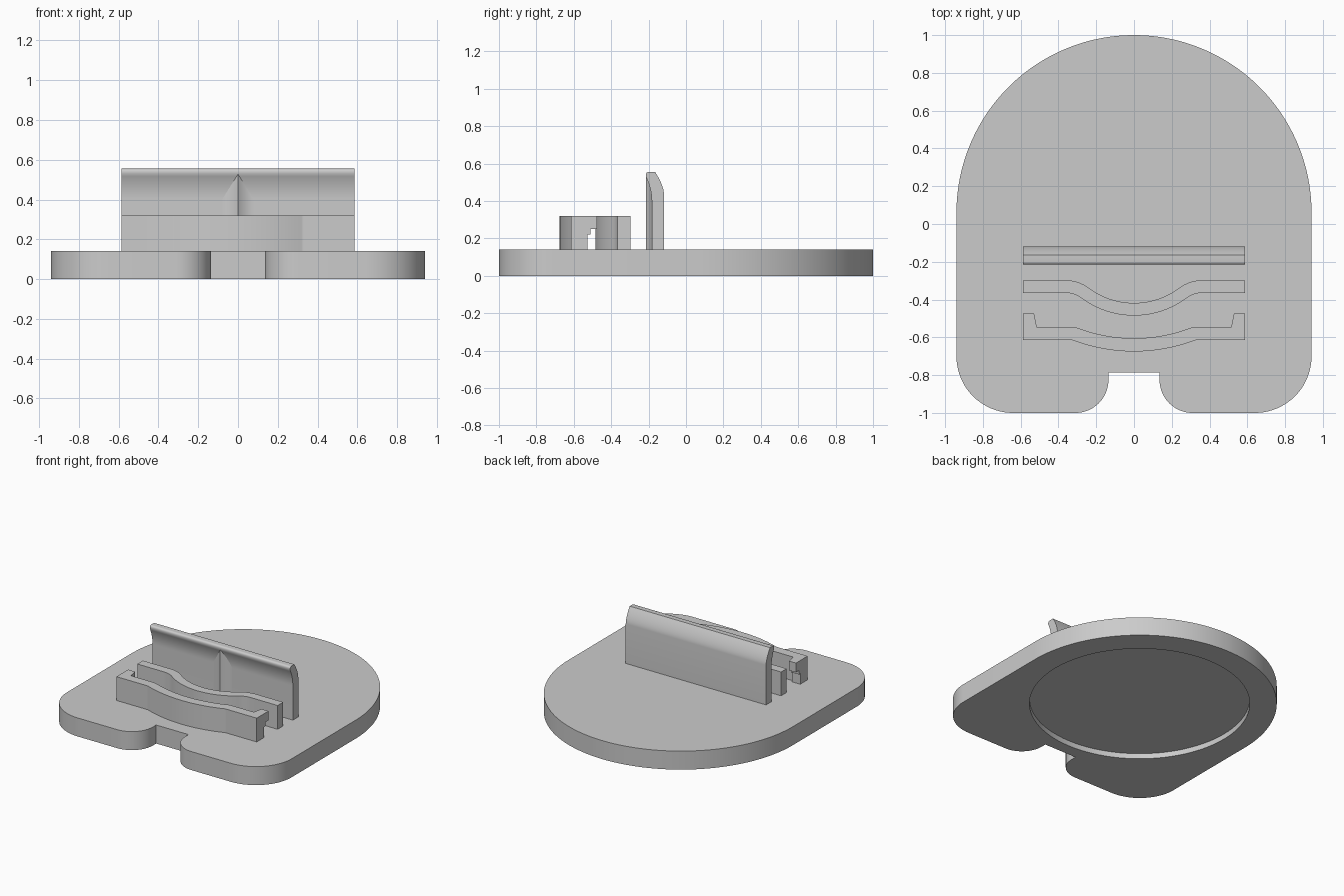
import bpy, bmesh
from math import sin, cos, pi, atan, radians
from mathutils import Vector

cube = bpy.data.objects.get("Cube")
if cube:
    bpy.data.objects.remove(cube, do_unlink=True)

grey = bpy.data.materials.new("light grey")
grey.use_nodes = True
grey.diffuse_color = (0.6, 0.6, 0.6, 1)
grey.node_tree.nodes["Principled BSDF"].inputs["Base Color"].default_value = grey.diffuse_color

BASE_TOP, WALL_TOP, HALF = 0.14, 0.32, 0.587


def prism(name, outline, shift):
    """Extrude a closed 3D outline along the shift vector."""
    bm = bmesh.new()
    face = bm.faces.new([bm.verts.new(p) for p in outline])
    new = bmesh.ops.extrude_face_region(bm, geom=[face], use_keep_orig=True)["geom"]
    bmesh.ops.translate(bm, vec=Vector(shift),
                        verts=[v for v in new if isinstance(v, bmesh.types.BMVert)])
    bmesh.ops.recalc_face_normals(bm, faces=bm.faces)
    mesh = bpy.data.meshes.new(name)
    bm.to_mesh(mesh)
    bm.free()
    obj = bpy.data.objects.new(name, mesh)
    bpy.context.collection.objects.link(obj)
    mesh.materials.append(grey)
    return obj


def upright(name, outline, z0, z1):
    return prism(name, [(x, y, z0) for x, y in outline], (0, 0, z1 - z0))


def smooth(obj):
    bpy.ops.object.select_all(action='DESELECT')
    obj.select_set(True)
    bpy.context.view_layer.objects.active = obj
    bpy.ops.object.shade_smooth_by_angle(angle=radians(30))


def arc(cx, cy, r, a0, a1, n):
    return [(cx + r * cos(radians(a0 + (a1 - a0) * i / n)),
             cy + r * sin(radians(a0 + (a1 - a0) * i / n))) for i in range(n + 1)]


def bowed_edge(y, drop, half, r):
    """Straight edge that bows forward in the middle, with blended shoulders."""
    t = 2 * atan(drop / half)
    big = half / sin(t) - r
    right = [(big * sin(t * i / 12), y - drop + big * (1 - cos(t * i / 12))) for i in range(12)]
    right += [(half - r * sin(t * i / 8), y - r * (1 - cos(t * i / 8))) for i in range(8, -1, -1)]
    right.append((HALF, y))
    return [(-x, q) for x, q in reversed(right[1:])] + right


def bowed_wall(name, back, thick, drop, half, r):
    outline = bowed_edge(back, drop, half, r)
    outline += reversed(bowed_edge(back - thick, drop, half, r - thick))
    smooth(upright(name, outline, BASE_TOP, WALL_TOP))


# Base plate: round back, rounded front corners, front notch
right = [(0.135, -0.785)] + arc(0.31, -0.825, 0.175, 180, 270, 16)
right += arc(0.64, -0.7, 0.3, 270, 360, 20) + arc(0, 0.06, 0.94, 0, 90, 48)
outline = right + [(-x, y) for x, y in reversed(right[:-1])]
base = upright("base_plate", outline, 0, BASE_TOP)

# Shallow round recess underneath
cutter = upright("recess_cutter", arc(0, 0.06, 0.755, 0, 360, 96)[:-1], -0.1, 0.04)
cutter.hide_render = True
cut = base.modifiers.new("recess", 'BOOLEAN')
cut.operation, cut.solver, cut.object = 'DIFFERENCE', 'EXACT', cutter
bpy.context.view_layer.objects.active = base
bpy.ops.object.modifier_apply(modifier=cut.name)
bpy.data.objects.remove(cutter, do_unlink=True)
smooth(base)

# Bowed holding walls
bowed_wall("middle_wall", -0.298, 0.067, 0.12, 0.36, 0.2)
bowed_wall("front_wall", -0.545, 0.07, 0.06, 0.33, 0.1)

# Stepped hooks at both ends of the front wall
hook = [(-0.545, BASE_TOP), (-0.527, BASE_TOP), (-0.527, 0.22), (-0.51, 0.22),
        (-0.51, 0.25), (-0.475, 0.25), (-0.475, WALL_TOP), (-0.545, WALL_TOP)]
for side, name in ((1, "left_hook"), (-1, "right_hook")):
    obj = prism(name, [(side * HALF, y, z) for y, z in hook], (-side * 0.072, 0, 0))
    for v in obj.data.vertices:
        if abs(v.co.x) < 0.55:
            v.co.x += side * 0.2 * (v.co.y + 0.545)

# Back rest with a lip curling forward
steps = [i / 10 for i in range(11)]
profile = [(-0.118, BASE_TOP)]
profile += [(-0.118 - 0.047 * s ** 1.6, 0.44 + 0.115 * s) for s in steps]
profile += arc(-0.2, 0.54, 0.015, 90, 180, 5)
profile += [(-0.215 + 0.032 * (1 - (1 - s) ** 2), 0.53 - 0.13 * s) for s in steps]
profile += [(-0.183, BASE_TOP)]
smooth(prism("back_rest", [(-HALF, y, z) for y, z in profile], (2 * HALF, 0, 0)))

# Centre rib with hollow flanks
flank = [(0.08 * (1 - s), -0.183 - 0.031 * s ** 2) for s in steps]
rib = flank + [(-x, y) for x, y in reversed(flank[:-1])] + [(-0.08, -0.17), (0.08, -0.17)]
smooth(upright("centre_rib", rib, BASE_TOP, 0.535))
